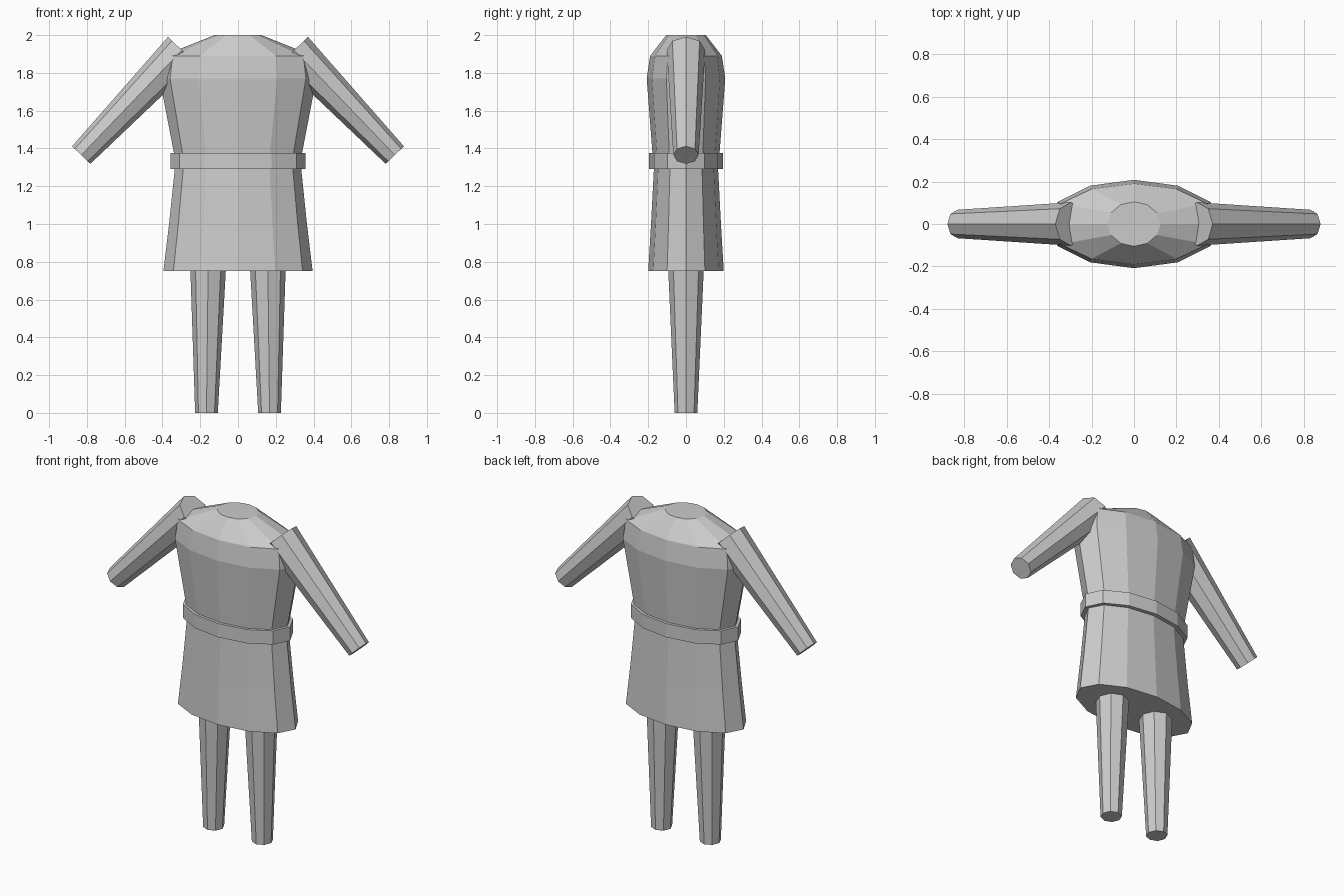
import bpy, bmesh, math
from mathutils import Vector

if "Cube" in bpy.data.objects:
    bpy.data.objects.remove(bpy.data.objects["Cube"])

cloth = bpy.data.materials.new("plain_grey")
cloth.diffuse_color = (0.6, 0.6, 0.6, 1)
cloth.use_nodes = True
cloth.node_tree.nodes["Principled BSDF"].inputs["Base Color"].default_value = cloth.diffuse_color


def loft(name, rings):
    """Skin a list of equal point rings and cap both ends."""
    bm = bmesh.new()
    loops = [[bm.verts.new(p) for p in ring] for ring in rings]
    n = len(loops[0])
    for a, b in zip(loops, loops[1:]):
        for i in range(n):
            j = (i + 1) % n
            bm.faces.new((a[i], a[j], b[j], b[i]))
    bm.faces.new(loops[0][::-1])
    bm.faces.new(loops[-1])
    bmesh.ops.recalc_face_normals(bm, faces=bm.faces)
    me = bpy.data.meshes.new(name)
    bm.to_mesh(me)
    bm.free()
    me.materials.append(cloth)
    ob = bpy.data.objects.new(name, me)
    bpy.context.collection.objects.link(ob)
    return ob


def oval(rx, ry, z, n=12):
    return [(rx * math.cos(2 * math.pi * i / n), ry * math.sin(2 * math.pi * i / n), z) for i in range(n)]


def limb(name, start, end, r0, r1, n=8):
    """Tapered tube; one corner line lies in the xz plane."""
    a, b = Vector(start), Vector(end)
    d = (b - a).normalized()
    v = Vector((0, 1, 0))
    u = v.cross(d)
    angles = [2 * math.pi * i / n for i in range(n)]
    return loft(name, [[c + r * (u * math.cos(t) + v * math.sin(t)) for t in angles]
                       for c, r in ((a, r0), (b, r1))])


# Tunic body, from hem to neck
loft("tunic", [oval(*r) for r in (
    (0.395, 0.2, 0.75), (0.365, 0.185, 1.0), (0.335, 0.17, 1.29), (0.34, 0.178, 1.38),
    (0.415, 0.208, 1.77), (0.4, 0.19, 1.89), (0.125, 0.105, 2.0))])

# Belt
loft("belt", [oval(0.357, 0.195, 1.29), oval(0.357, 0.195, 1.375)])

# Arms and legs on both sides
for side, s in (("left", 1), ("right", -1)):
    limb(side + "_arm", (s * 0.297, 0, 1.92), (s * 0.83, 0, 1.365), 0.102, 0.067)
    limb(side + "_leg", (s * 0.158, 0, 0.78), (s * 0.167, 0, 0), 0.095, 0.06)
